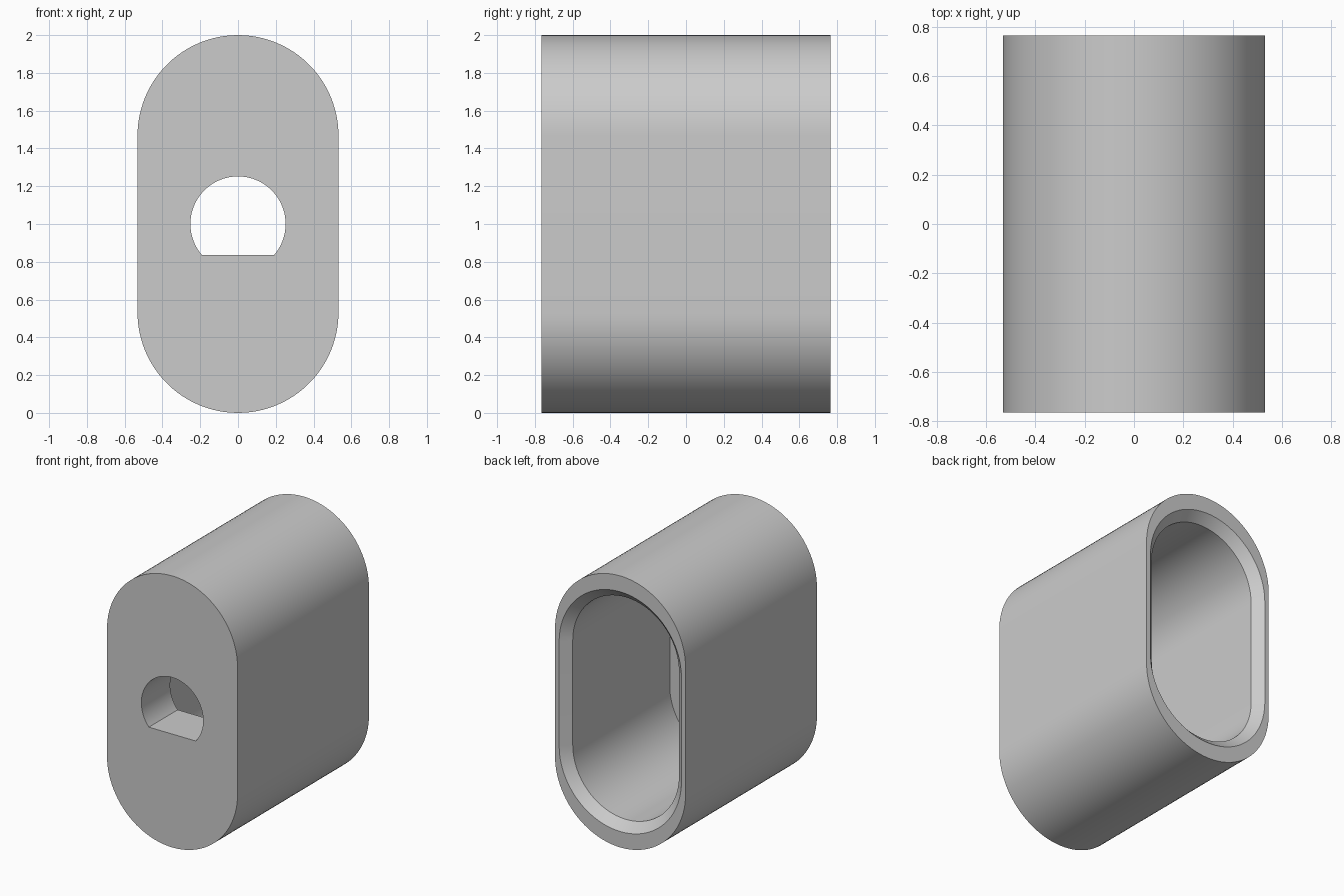
import bpy
import bmesh
from math import sin, cos, pi, asin, radians

if "Cube" in bpy.data.objects:
    bpy.data.objects.remove(bpy.data.objects["Cube"], do_unlink=True)

MID_Z = 1.0
FRONT, FLOOR, BACK = -0.765, -0.43, 0.765
CHAMFER = 0.065
ARC_STEPS = 48


def slot(radius, half_straight):
    """Upright rounded slot: two half circles joined by straight sides."""
    points = []
    for start, shift in ((0, half_straight), (pi, -half_straight)):
        for i in range(ARC_STEPS + 1):
            a = start + pi * i / ARC_STEPS
            points.append((radius * cos(a), MID_Z + shift + radius * sin(a)))
    return points


def flatted_circle(radius, flat_drop):
    """Circle with its bottom cut off level."""
    low = -asin(flat_drop / radius)
    sweep = pi - 2 * low
    steps = ARC_STEPS + ARC_STEPS // 2
    angles = [low + sweep * i / steps for i in range(steps + 1)]
    return [(radius * cos(a), MID_Z + radius * sin(a)) for a in angles]


bm = bmesh.new()


def ring(profile, y):
    verts = [bm.verts.new((x, y, z)) for x, z in profile]
    for i, v in enumerate(verts):
        bm.edges.new((v, verts[i - 1]))
    return verts


def wall(a, b):
    for i in range(len(a)):
        bm.faces.new((a[i - 1], a[i], b[i], b[i - 1]))


def plate(outer, inner):
    edges = [bm.edges.get((r[i - 1], r[i])) for r in (outer, inner) for i in range(len(r))]
    bmesh.ops.triangle_fill(bm, edges=edges, use_beauty=True, normal=(0, 1, 0))


# Profiles
outer_slot = slot(0.532, 0.468)
mouth_slot = slot(0.498, 0.385)
bore_slot = slot(0.498 - CHAMFER, 0.385)
hole = flatted_circle(0.252, 0.165)

# Outer shell, rim, chamfered mouth and bore
outer_front = ring(outer_slot, FRONT)
outer_back = ring(outer_slot, BACK)
mouth = ring(mouth_slot, BACK)
bore_back = ring(bore_slot, BACK - CHAMFER)
bore_floor = ring(bore_slot, FLOOR)
wall(outer_front, outer_back)
wall(outer_back, mouth)
wall(mouth, bore_back)
wall(bore_back, bore_floor)

# Flat-bottomed hole through the thick front wall
hole_front = ring(hole, FRONT)
hole_back = ring(hole, FLOOR)
wall(hole_front, hole_back)
plate(outer_front, hole_front)
plate(bore_floor, hole_back)

bmesh.ops.recalc_face_normals(bm, faces=bm.faces)
mesh = bpy.data.meshes.new("slotted_housing")
bm.to_mesh(mesh)
bm.free()
housing = bpy.data.objects.new("slotted_housing", mesh)
bpy.context.collection.objects.link(housing)

# Plain grey finish
grey = bpy.data.materials.new("plain_grey")
grey.use_nodes = True
colour = (0.6, 0.6, 0.6, 1)
grey.diffuse_color = colour
grey.node_tree.nodes["Principled BSDF"].inputs["Base Color"].default_value = colour
mesh.materials.append(grey)

bpy.ops.object.select_all(action="DESELECT")
housing.select_set(True)
bpy.context.view_layer.objects.active = housing
bpy.ops.object.shade_smooth_by_angle(angle=radians(30))
